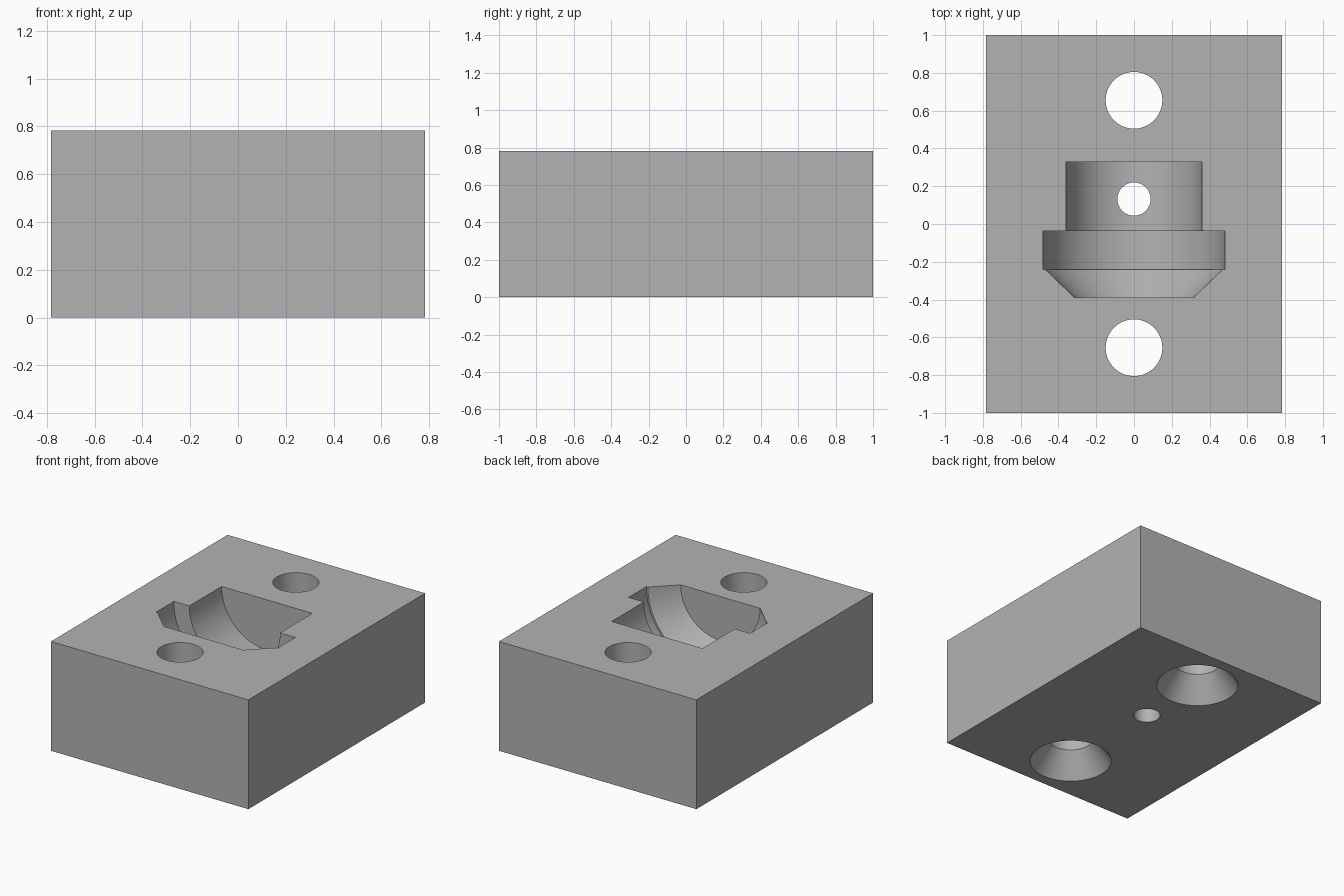
import bpy, bmesh, math
from mathutils import Matrix

if "Cube" in bpy.data.objects:
    bpy.data.objects.remove(bpy.data.objects["Cube"], do_unlink=True)

WIDTH, LENGTH, HEIGHT = 1.565, 2.0, 0.783

grey = bpy.data.materials.new("plain grey")
grey.use_nodes = True
colour = (0.45, 0.45, 0.45, 1)
grey.diffuse_color = colour
grey.node_tree.nodes["Principled BSDF"].inputs["Base Color"].default_value = colour


def add_mesh(name, bm):
    bmesh.ops.recalc_face_normals(bm, faces=bm.faces)
    mesh = bpy.data.meshes.new(name)
    bm.to_mesh(mesh)
    bm.free()
    mesh.materials.append(grey)
    obj = bpy.data.objects.new(name, mesh)
    bpy.context.collection.objects.link(obj)
    return obj


def lathe(name, profile, location, along_y=False, sides=64):
    """Turn (radius, distance) pairs into a closed solid around z or y."""
    bm = bmesh.new()
    rings = [[bm.verts.new((r * math.cos(math.tau * i / sides),
                            r * math.sin(math.tau * i / sides), h))
              for i in range(sides)] for r, h in profile]
    for a, b in zip(rings, rings[1:]):
        for i in range(sides):
            j = (i + 1) % sides
            bm.faces.new((a[i], a[j], b[j], b[i]))
    bm.faces.new(rings[0])
    bm.faces.new(rings[-1])
    if along_y:
        bmesh.ops.rotate(bm, verts=bm.verts, matrix=Matrix.Rotation(-math.pi / 2, 3, "X"))
    obj = add_mesh(name, bm)
    obj.location = location
    obj.hide_render = True
    return obj


# Solid block
bm = bmesh.new()
bmesh.ops.create_cube(bm, size=1)
bmesh.ops.scale(bm, verts=bm.verts, vec=(WIDTH, LENGTH, HEIGHT))
bmesh.ops.translate(bm, verts=bm.verts, vec=(0, 0, HEIGHT / 2))
block = add_mesh("clamp_block", bm)

# Stepped half-round pocket with a chamfered front end
pocket = [(0.315, -0.39), (0.47, -0.24), (0.482, -0.24), (0.482, -0.038),
          (0.36, -0.038), (0.36, 0.328)]
cutters = [lathe("pocket_cutter", pocket, (0, 0, HEIGHT), along_y=True)]

# Screw holes, countersunk from below
screw = [(0.34, -0.1), (0.15, 0.17), (0.15, 1)]
for side, y in (("front", -0.655), ("back", 0.655)):
    cutters.append(lathe(side + "_screw_cutter", screw, (0, y, 0)))

# Small hole through the pocket floor
cutters.append(lathe("small_hole_cutter", [(0.088, -0.1), (0.088, 0.6)], (0, 0.132, 0)))

# Cut everything out of the block
bpy.ops.object.select_all(action="DESELECT")
bpy.context.view_layer.objects.active = block
block.select_set(True)
for cutter in cutters:
    mod = block.modifiers.new(cutter.name, "BOOLEAN")
    mod.operation = "DIFFERENCE"
    mod.solver = "EXACT"
    mod.object = cutter
    bpy.ops.object.modifier_apply(modifier=mod.name)
    bpy.data.objects.remove(cutter, do_unlink=True)

bpy.ops.object.shade_smooth_by_angle(angle=math.radians(25))
